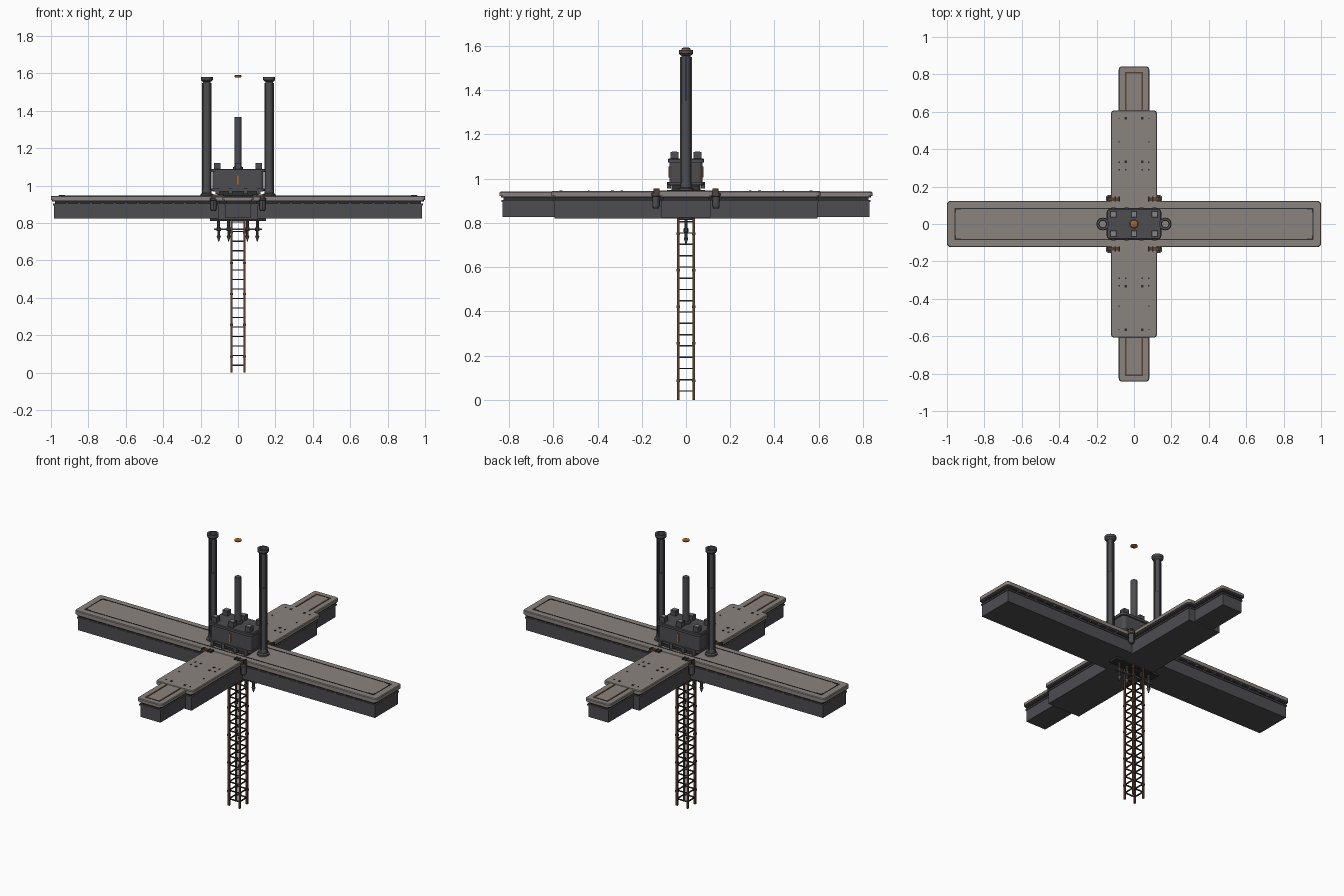
import bpy, bmesh, math
from mathutils import Matrix, Vector

old = bpy.data.objects.get("Cube")
if old:
    bpy.data.objects.remove(old, do_unlink=True)


def material(name, rgb):
    m = bpy.data.materials.new(name)
    m.use_nodes = True
    m.diffuse_color = (*rgb, 1)
    m.node_tree.nodes["Principled BSDF"].inputs["Base Color"].default_value = (*rgb, 1)
    return m


STONE = material("warm grey stone", (0.26, 0.23, 0.21))
IRON = material("dark iron", (0.075, 0.075, 0.083))
BLACK = material("black iron", (0.03, 0.03, 0.033))
BROWN = material("rusty brown", (0.11, 0.05, 0.025))
ORANGE = material("orange glow", (0.42, 0.13, 0.02))
BOLT = material("pale bolt", (0.25, 0.24, 0.23))


def finish(name, bm, mat, smooth=False):
    bmesh.ops.recalc_face_normals(bm, faces=bm.faces)
    me = bpy.data.meshes.new(name)
    bm.to_mesh(me)
    bm.free()
    me.materials.append(mat)
    ob = bpy.data.objects.new(name, me)
    bpy.context.scene.collection.objects.link(ob)
    if smooth:
        bpy.ops.object.select_all(action="DESELECT")
        ob.select_set(True)
        bpy.context.view_layer.objects.active = ob
        bpy.ops.object.shade_smooth_by_angle()
    return ob


def add_box(bm, cx, cy, z0, z1, hx, hy):
    """Box from its centre in plan, height range and half sizes."""
    mat = Matrix.Translation((cx, cy, (z0 + z1) / 2)) @ Matrix.Diagonal((2 * hx, 2 * hy, z1 - z0, 1))
    return bmesh.ops.create_cube(bm, size=1, matrix=mat)["verts"]


def boxes(name, mat, rows):
    bm = bmesh.new()
    for row in rows:
        add_box(bm, *row)
    return finish(name, bm, mat)


def slab(name, mat, z0, z1, hx, hy, corner=0.0, rim=0.0):
    """Block with rounded plan corners and a chamfered upper rim."""
    bm = bmesh.new()
    add_box(bm, 0, 0, z0, z1, hx, hy)
    if corner:
        upright = [e for e in bm.edges if abs(e.verts[0].co.z - e.verts[1].co.z) > 1e-4]
        bmesh.ops.bevel(bm, geom=upright, offset=corner, segments=4, profile=0.5, affect="EDGES")
    if rim:
        top = [e for e in bm.edges if all(v.co.z > z1 - 1e-5 for v in e.verts)]
        bmesh.ops.bevel(bm, geom=top, offset=rim, segments=1, affect="EDGES")
    return finish(name, bm, mat)


def lathe(name, mat, profile, x=0, y=0, sides=20, closed=False):
    """Turn a radius/height profile round a vertical axis."""
    bm = bmesh.new()
    rings = []
    for r, z in profile:
        rings.append([bm.verts.new((x + r * math.cos(2 * math.pi * i / sides),
                                    y + r * math.sin(2 * math.pi * i / sides), z)) for i in range(sides)])
    pairs = list(zip(rings, rings[1:]))
    if closed:
        pairs.append((rings[-1], rings[0]))
    else:
        bm.faces.new(rings[0])
        bm.faces.new(rings[-1])
    for a, b in pairs:
        for i in range(sides):
            j = (i + 1) % sides
            bm.faces.new((a[i], a[j], b[j], b[i]))
    return finish(name, bm, mat, True)


# Platform arms: girder, recessed neck and overhanging stone deck
arms = [("long_arm", 1.0, 0.123, 0.825, 0.946),
        ("cross_arm_wide", 0.123, 0.608, 0.819, 0.944),
        ("cross_arm_narrow", 0.082, 0.843, 0.826, 0.941)]
for name, hx, hy, base, top in arms:
    slab(name + "_girder", IRON, base, 0.902, hx - 0.015, hy - 0.013)
    slab(name + "_neck", BLACK, 0.902, 0.918, hx - 0.021, hy - 0.019)
    slab(name + "_rib", IRON, 0.895, 0.904, hx - 0.011, hy - 0.009)
    slab(name + "_sill", IRON, 0.915, 0.925, hx - 0.006, hy - 0.006, 0.016)
    slab(name + "_deck", STONE, 0.922, top, hx, hy, 0.018, 0.004)

# Inlaid lines on the long deck, with heavier corner marks
rows = []
for s in (-1, 1):
    rows += [(0, s * 0.083, 0.94, 0.948, 0.957, 0.002), (s * 0.957, 0, 0.94, 0.948, 0.002, 0.083)]
    for t in (-1, 1):
        rows += [(s * 0.94, t * 0.081, 0.94, 0.949, 0.016, 0.003), (s * 0.955, t * 0.072, 0.94, 0.949, 0.003, 0.01)]
boxes("long_deck_inlay", BLACK, rows)

# Inlaid frames at both ends of the cross arm
rows = []
for s in (-1, 1):
    rows.append((0, s * 0.808, 0.935, 0.943, 0.048, 0.004))
    rows += [(t * 0.044, s * 0.71, 0.935, 0.943, 0.005, 0.1) for t in (-1, 1)]
boxes("cross_deck_inlay", BROWN, rows)

# Rivets on the cross deck
rows = []
for s in (-1, 1):
    for t in (-1, 1):
        for x, y, h in ((0.044, 0.565, 0.006), (0.044, 0.333, 0.006), (0.044, 0.29, 0.005),
                        (0.08, 0.565, 0.003), (0.08, 0.44, 0.003), (0.08, 0.33, 0.004), (0.08, 0.29, 0.004)):
            rows.append((t * x, s * y, 0.94, 0.947, h, h))
boxes("deck_rivets", BLACK, rows)

# Rivets along the necks of the long arm
rows = []
for s in (-1, 1):
    for i in range(12):
        rows += [(t * (0.22 + i * 0.063), s * 0.113, 0.905, 0.913, 0.008, 0.006) for t in (-1, 1)]
boxes("neck_rivets", IRON, rows)

# Clamps and corner bosses where the arms cross
rows = []
for s in (-1, 1):
    for t in (-1, 1):
        rows.append((t * 0.112, s * 0.133, 0.925, 0.952, 0.033, 0.01))
        lathe("corner_boss", IRON, [(0.01, 0.865), (0.016, 0.875), (0.016, 0.92), (0.02, 0.922), (0.02, 0.935)],
              t * 0.131, s * 0.136, 12)
boxes("corner_clamps", BROWN, rows)
boxes("clamp_straps", BLACK, [(t * 0.08 + t * d, s * 0.133, 0.925, 0.955, 0.004, 0.013)
                              for s in (-1, 1) for t in (-1, 1) for d in (0.0, 0.02, 0.055)])

# Machine housing with foot flange and lid
slab("housing_foot", BLACK, 0.944, 0.975, 0.11, 0.065, 0.015)
slab("housing_body", IRON, 0.97, 1.078, 0.136, 0.075, 0.02)
slab("housing_lower_band", IRON, 0.972, 0.985, 0.143, 0.081, 0.02)
slab("housing_lid", IRON, 1.072, 1.09, 0.146, 0.082, 0.02, 0.004)
boxes("housing_feet", IRON, [(x, s * 0.077, 0.955, 0.985, 0.01, 0.01)
                             for x in (-0.11, -0.04, 0.04, 0.11) for s in (-1, 1)])
boxes("housing_marks", ORANGE, [(0, s * 0.0755, 1.005, 1.055, 0.005, 0.004) for s in (-1, 1)])
spots = [(x, y) for x in (-0.111, 0, 0.111) for y in (-0.052, 0.052)]
boxes("lid_blocks", IRON, [(x, y, 1.085, 1.12, 0.017, 0.017) for x, y in spots])
boxes("lid_block_caps", BOLT, [(x, y, 1.115, 1.122, 0.012, 0.012) for x, y in spots])

# Central rod and the floating disc above it
lathe("central_rod", IRON, [(0.026, 1.085), (0.026, 1.1), (0.018, 1.102), (0.018, 1.367)])
lathe("floating_disc", ORANGE, [(0.012, 1.578), (0.02, 1.582), (0.02, 1.588), (0.012, 1.592)], sides=12)

# Tall hollow columns
column = [(0.034, 0.943), (0.034, 0.955), (0.025, 0.96), (0.025, 0.975), (0.022, 0.98), (0.022, 1.35),
          (0.02, 1.352), (0.02, 1.555), (0.026, 1.558), (0.032, 1.566), (0.032, 1.582), (0.02, 1.582), (0.017, 0.943)]
for s in (-1, 1):
    lathe("column", IRON, column, s * 0.167, 0, closed=True)
    boxes("column_fins", IRON, [(s * 0.167 + dx, dy, 0.975, 1.55, 0.004, 0.004)
                                for dx, dy in ((0.022, 0), (-0.022, 0), (0, 0.022), (0, -0.022))])

# Hanging lattice mast: corner posts, collars and rungs
boxes("mast_posts", BROWN, [(s * 0.035, t * 0.035, 0, 0.83, 0.005, 0.005) for s in (-1, 1) for t in (-1, 1)])
boxes("mast_collars", BROWN, [(s * 0.035, t * 0.035, z, z + 0.012, 0.007, 0.007)
                              for s in (-1, 1) for t in (-1, 1) for z in (0.08, 0.25, 0.415, 0.58, 0.745)])
rows = []
for i in range(16):
    z = 0.037 + i * 0.051
    for s in (-1, 1):
        rows += [(0, s * 0.035, z, z + 0.006, 0.035, 0.003), (s * 0.035, 0, z, z + 0.006, 0.003, 0.035)]
boxes("mast_rungs", BLACK, rows)

# Spikes under the crossing, tied by a bar
for x in (-0.103, -0.05, 0.05, 0.103):
    lathe("hanging_spike", IRON, [(0.001, 0.7), (0.011, 0.73), (0.007, 0.735), (0.007, 0.757), (0.012, 0.759),
                                  (0.012, 0.775), (0.008, 0.777), (0.008, 0.825)], x, 0, 10)
boxes("spike_tie_bar", IRON, [(0, 0, 0.762, 0.772, 0.127, 0.007)])
boxes("spike_mount", BLACK, [(0, 0, 0.812, 0.83, 0.15, 0.03)])
